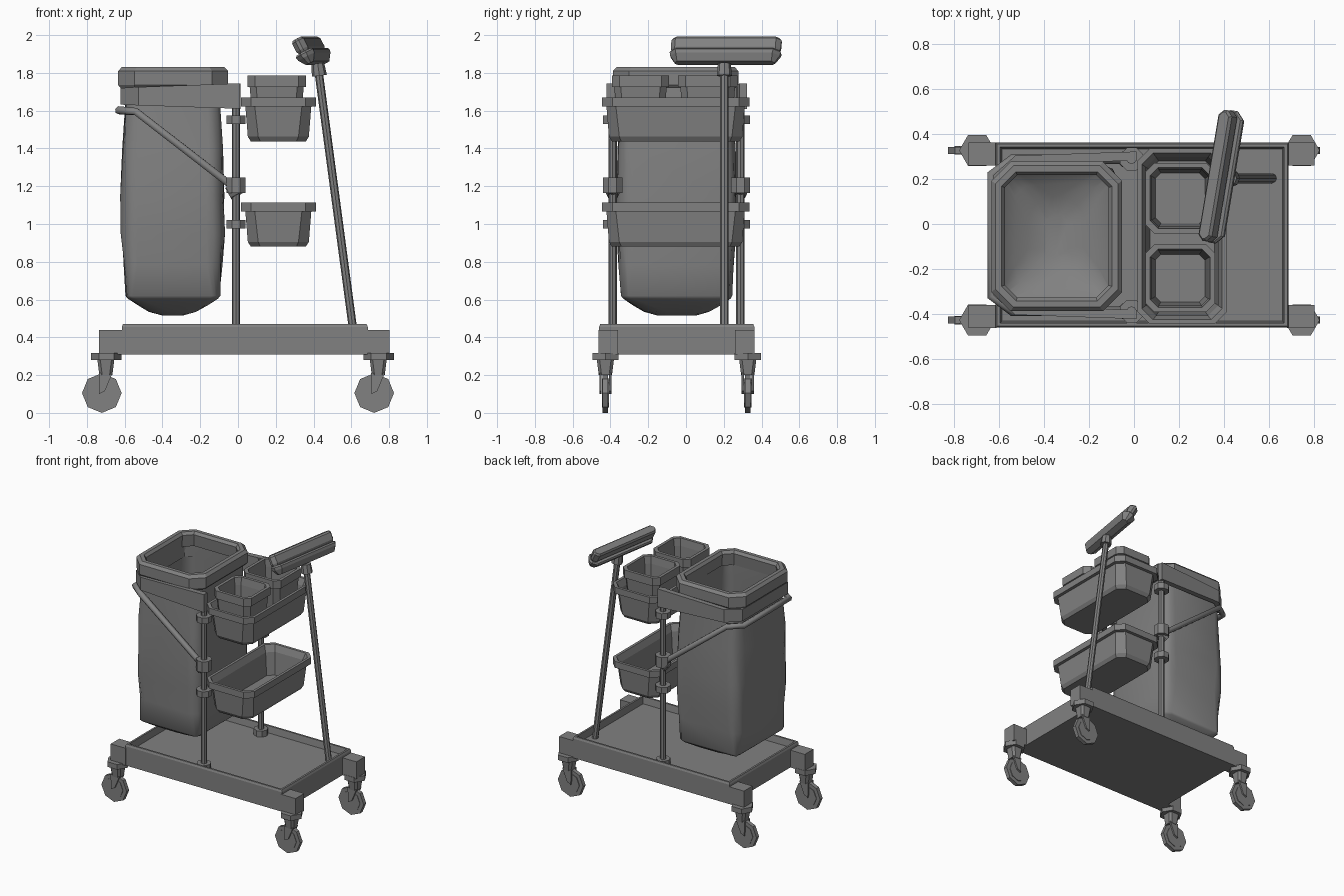
import bpy, bmesh, math, random
from mathutils import Vector, Matrix

if "Cube" in bpy.data.objects:
    bpy.data.objects.remove(bpy.data.objects["Cube"])
random.seed(4)

grey = bpy.data.materials.new("mid_grey")
grey.use_nodes = True
COLOUR = (0.22, 0.22, 0.22, 1)
grey.diffuse_color = COLOUR
grey.node_tree.nodes["Principled BSDF"].inputs["Base Color"].default_value = COLOUR


def finish(name, bm, smooth=False, matrix=None):
    bmesh.ops.remove_doubles(bm, verts=bm.verts, dist=0.0005)
    bmesh.ops.recalc_face_normals(bm, faces=bm.faces)
    if matrix:
        bm.transform(matrix)
    mesh = bpy.data.meshes.new(name)
    bm.to_mesh(mesh)
    bm.free()
    mesh.materials.append(grey)
    for p in mesh.polygons:
        p.use_smooth = smooth
    obj = bpy.data.objects.new(name, mesh)
    bpy.context.collection.objects.link(obj)
    return obj


def outline(rect, inset, corner, seg):
    """Rectangle with chamfered (seg 1) or rounded corners."""
    x0, x1, y0, y1 = rect
    x0, x1, y0, y1 = x0 + inset, x1 - inset, y0 + inset, y1 - inset
    pts = []
    for k, (cx, cy) in enumerate([(x1 - corner, y1 - corner), (x0 + corner, y1 - corner),
                                  (x0 + corner, y0 + corner), (x1 - corner, y0 + corner)]):
        for i in range(seg + 1):
            a = math.pi / 2 * (k + i / seg)
            pts.append((cx + corner * math.cos(a), cy + corner * math.sin(a)))
    return pts


def loft(name, rect, levels, seg=1, caps=(True, True), loop=False, smooth=False, jitter=0.0, matrix=None):
    """Stack outlines given as (z, inset, corner)."""
    bm = bmesh.new()
    rings = []
    for z, inset, corner in levels:
        rings.append([bm.verts.new((x + random.uniform(-jitter, jitter), y + random.uniform(-jitter, jitter), z))
                      for x, y in outline(rect, inset, corner, seg)])
    pairs = list(zip(rings, rings[1:]))
    if loop:
        pairs.append((rings[-1], rings[0]))
    for a, b in pairs:
        n = len(a)
        for i in range(n):
            bm.faces.new((a[i], a[(i + 1) % n], b[(i + 1) % n], b[i]))
    if caps[0]:
        bm.faces.new(rings[0])
    if caps[1]:
        bm.faces.new(rings[-1])
    return finish(name, bm, smooth, matrix)


def box(name, x0, x1, y0, y1, z0, z1):
    return loft(name, (x0, x1, y0, y1), [(z0, 0, 0), (z1, 0, 0)])


def rod(name, a, b, r, sides=8, r2=None, turn=0.0, smooth=False):
    """Cylinder or cone between two points."""
    a, b = Vector(a), Vector(b)
    bm = bmesh.new()
    bmesh.ops.create_cone(bm, cap_ends=True, segments=sides, radius1=r,
                          radius2=r if r2 is None else r2, depth=(b - a).length)
    m = Matrix.Translation((a + b) / 2) @ (b - a).to_track_quat('Z', 'Y').to_matrix().to_4x4()
    return finish(name, bm, smooth, m @ Matrix.Rotation(turn, 4, 'Z'))


def prism(name, near, far, ya, yb):
    """Solid between an xz outline at ya and another at yb."""
    bm = bmesh.new()
    a = [bm.verts.new((x, ya, z)) for x, z in near]
    b = [bm.verts.new((x, yb, z)) for x, z in far]
    bm.faces.new(a)
    bm.faces.new(b)
    for i in range(len(a)):
        j = (i + 1) % len(a)
        bm.faces.new((a[i], a[j], b[j], b[i]))
    return finish(name, bm)


MID = -0.05  # centre line of the cart in y

# Base tray with a shallow recess
loft("base_tray", (-0.615, 0.687, -0.46, 0.362),
     [(0.31, 0, 0), (0.455, 0, 0), (0.47, 0.006, 0), (0.47, 0.02, 0), (0.42, 0.028, 0)])

# Corner blocks and casters
for side, bx0, bx1, cx in (("right", -0.735, -0.61, -0.697), ("left", 0.68, 0.802, 0.745)):
    for end, s in (("front", -1), ("back", 1)):
        tag = f"{end}_{side}"
        y_in, y_out = MID + s * 0.31, MID + s * 0.412
        cy = MID + s * 0.377
        box("corner_block_" + tag, bx0, bx1, min(y_in, y_out), max(y_in, y_out), 0.31, 0.44)
        rod("swivel_plate_" + tag, (cx, cy, 0.28), (cx, cy, 0.318), 0.08, 6, turn=math.pi / 6)
        loft("fork_crown_" + tag, (cx - 0.047, cx + 0.042, cy - 0.045, cy + 0.045),
             [(0.2, 0.01, 0.015), (0.28, 0, 0.015)])
        for w in (-1, 1):
            prong = [(cx - 0.04, 0.21), (cx + 0.032, 0.21), (cx - 0.008, 0.115), (cx - 0.038, 0.1)]
            prism("fork_prong_" + tag, prong, prong, cy + w * 0.02, cy + w * 0.032)
        wx = cx - 0.024
        rod("wheel_" + tag, (wx, cy - 0.015, 0.105), (wx, cy + 0.015, 0.105), 0.105)
        rod("wheel_hub_" + tag, (wx, cy - 0.019, 0.105), (wx, cy + 0.019, 0.105), 0.076)

# Uprights with sockets and clamps
PX = -0.011
for end, s in (("front", -1), ("back", 1)):
    py = MID + s * 0.338
    rod("upright_" + end, (PX, py, 0.41), (PX, py, 1.74), 0.022, smooth=False)
    rod("upright_socket_" + end, (PX, py, 0.41), (PX, py, 0.465), 0.05)
    for part, z0, z1, r in (("lower_clamp", 0.975, 1.02, 0.055), ("handle_clamp", 1.165, 1.245, 0.055),
                            ("upper_clamp", 1.53, 1.575, 0.055)):
        rod(f"{part}_{end}", (PX, py, z0), (PX, py, z1), r, turn=math.pi / 8)
    rod("handle_pivot_" + end, (PX - 0.04, py, 1.16), (PX + 0.03, py, 1.2), 0.035)

# Bag support band wrapping three sides
bm = bmesh.new()
half = [(0.012, 0.352), (-0.52, 0.335), (-0.605, 0.26)]
path = [(x, MID - y) for x, y in half] + [(x, MID + y) for x, y in reversed(half)]
top_z = [1.745, 1.725, 1.72, 1.72, 1.725, 1.745]
low_z = [1.61, 1.628, 1.632, 1.632, 1.628, 1.61]
rows = [[bm.verts.new((x, y, z)) for (x, y), z in zip(path, zs)] for zs in (low_z, top_z)]
for i in range(len(path) - 1):
    bm.faces.new((rows[0][i], rows[0][i + 1], rows[1][i + 1], rows[1][i]))
band = finish("bag_support_band", bm)
solid = band.modifiers.new("thickness", 'SOLIDIFY')
solid.thickness = 0.04
solid.offset = 0

# Push handle
curve = bpy.data.curves.new("push_handle", 'CURVE')
curve.dimensions = '3D'
curve.bevel_depth = 0.022
curve.bevel_resolution = 1
curve.use_fill_caps = True
half = [(PX, 0.338, 1.185), (-0.54, 0.338, 1.595), (-0.632, 0.27, 1.602)]
pts = [(x, MID - y, z) for x, y, z in half] + [(x, MID + y, z) for x, y, z in reversed(half)]
spline = curve.splines.new('POLY')
spline.points.add(len(pts) - 1)
for p, co in zip(spline.points, pts):
    p.co = (*co, 1)
curve.materials.append(grey)
bpy.context.collection.objects.link(bpy.data.objects.new("push_handle", curve))

# Bag, open at the top, with a rounded base
loft("waste_bag", (-0.62, -0.07, -0.37, 0.27),
     [(1.76, 0.03, 0.06), (1.62, 0.025, 0.07), (1.4, 0.012, 0.08), (1.15, 0.002, 0.09), (0.95, 0.004, 0.09),
      (0.78, 0.018, 0.07), (0.62, 0.028, 0.04), (0.605, 0.035, 0.05), (0.57, 0.09, 0.09),
      (0.535, 0.15, 0.11), (0.515, 0.22, 0.05)],
     seg=4, caps=(False, True), smooth=True, jitter=0.006)

# Bag rim
loft("bag_rim", (-0.634, -0.053, -0.387, 0.277),
     [(1.72, 0.012, 0.075), (1.735, 0, 0.085), (1.81, 0, 0.085), (1.83, 0.018, 0.08),
      (1.83, 0.045, 0.065), (1.81, 0.06, 0.055), (1.72, 0.05, 0.06)], caps=(False, False), loop=True)

# Two storage trays
for name, z in (("lower_storage_tray", 0.88), ("upper_storage_tray", 1.437)):
    loft(name, (0.015, 0.412, -0.445, 0.335),
         [(z, 0.053, 0.05), (z + 0.025, 0.037, 0.055), (z + 0.185, 0.024, 0.05), (z + 0.185, 0, 0.055),
          (z + 0.233, 0, 0.055), (z + 0.233, 0.02, 0.05), (z + 0.185, 0.038, 0.045), (z + 0.02, 0.055, 0.04)])

# Two small tubs standing in the upper tray
for name, y0, y1 in (("front_tub", -0.392, -0.09), ("back_tub", -0.042, 0.272)):
    loft(name, (0.05, 0.36, y0, y1),
         [(1.46, 0.035, 0.03), (1.725, 0.012, 0.035), (1.725, 0, 0.04), (1.785, 0, 0.04),
          (1.785, 0.022, 0.035), (1.73, 0.03, 0.03), (1.48, 0.045, 0.025)])

# Broom leaning on the tray, with a tilted head
rod("broom_pole", (0.612, 0.203, 0.42), (0.425, 0.203, 1.82), 0.022)
rod("broom_collar", (0.431, 0.203, 1.785), (0.422, 0.203, 1.85), 0.04, r2=0.034)
tilt = (Matrix.Translation((0.405, 0.208, 1.885)) @ Matrix.Rotation(math.radians(-9.5), 4, 'Z')
        @ Matrix.Rotation(math.radians(-28), 4, 'Y'))
loft("broom_head_base", (-0.052, 0.052, -0.298, 0.298),
     [(-0.038, 0.03, 0.015), (0.0, 0.004, 0.035), (0.02, 0, 0.035), (0.03, 0.008, 0.03)], matrix=tilt)
loft("broom_head_pad", (-0.034, 0.034, -0.295, 0.295),
     [(0.025, 0.01, 0.015), (0.045, 0, 0.025), (0.095, 0, 0.025), (0.108, 0.01, 0.018)], matrix=tilt)
